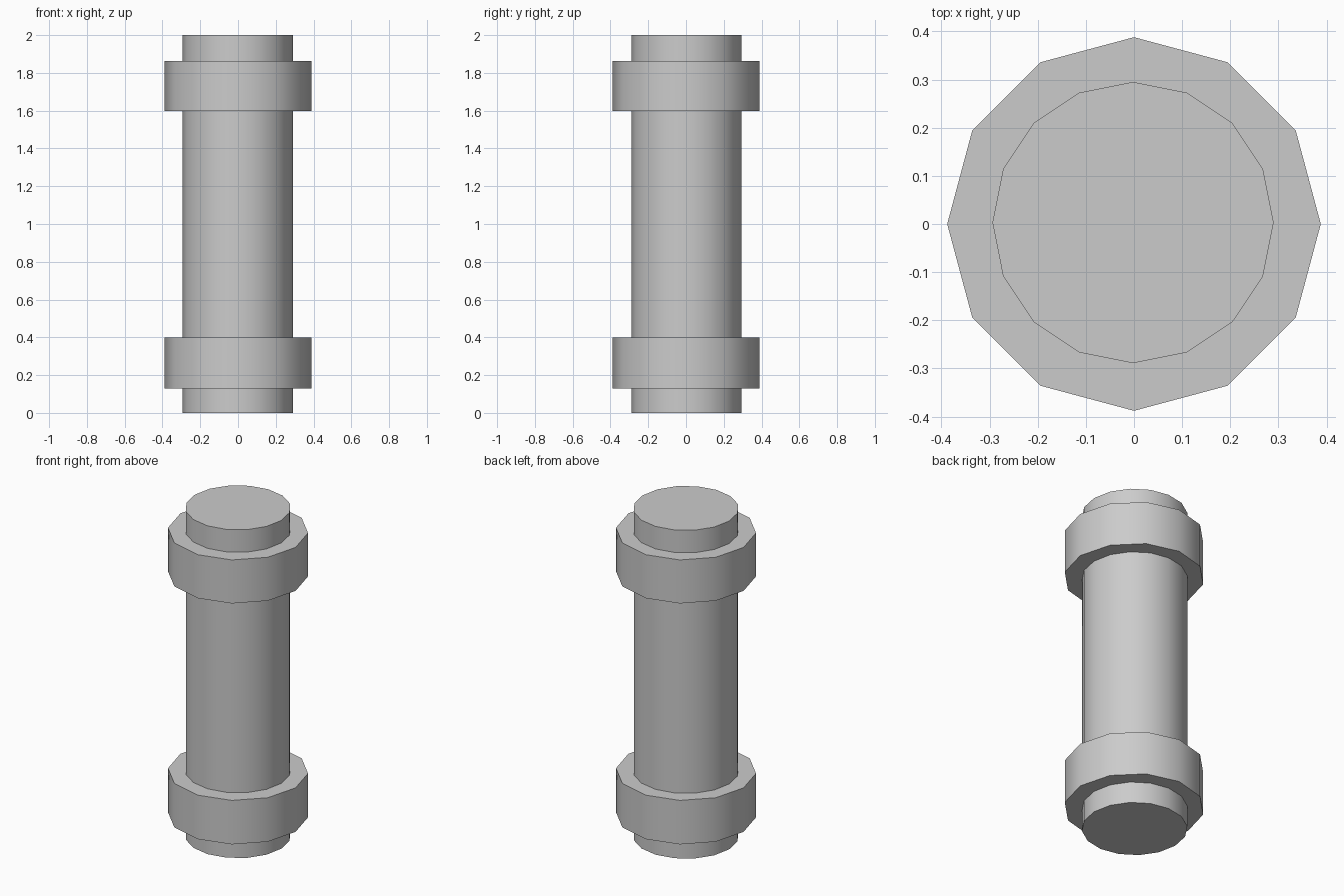
import bpy
import math

cube = bpy.data.objects.get("Cube")
if cube:
    bpy.data.objects.remove(cube, do_unlink=True)

# Single plain grey
grey = bpy.data.materials.new("plain grey")
grey.use_nodes = True
colour = (0.6, 0.6, 0.6, 1)
grey.diffuse_color = colour
grey.node_tree.nodes["Principled BSDF"].inputs["Base Color"].default_value = colour


def drum(name, sides, radius, bottom, top, x=0, y=0):
    """Upright smooth-sided prism with flat caps."""
    bpy.ops.mesh.primitive_cylinder_add(
        vertices=sides, radius=radius, depth=top - bottom,
        location=(x, y, (bottom + top) / 2))
    obj = bpy.context.object
    obj.name = name
    obj.data.materials.append(grey)
    bpy.ops.object.shade_smooth_by_angle(angle=math.radians(40))
    return obj


# Central shaft, very slightly off axis
drum("shaft", 16, 0.292, 0, 2, -0.002, 0.003)

# Collars near both ends
drum("lower_collar", 12, 0.388, 0.13, 0.398)
drum("upper_collar", 12, 0.388, 1.598, 1.863)
